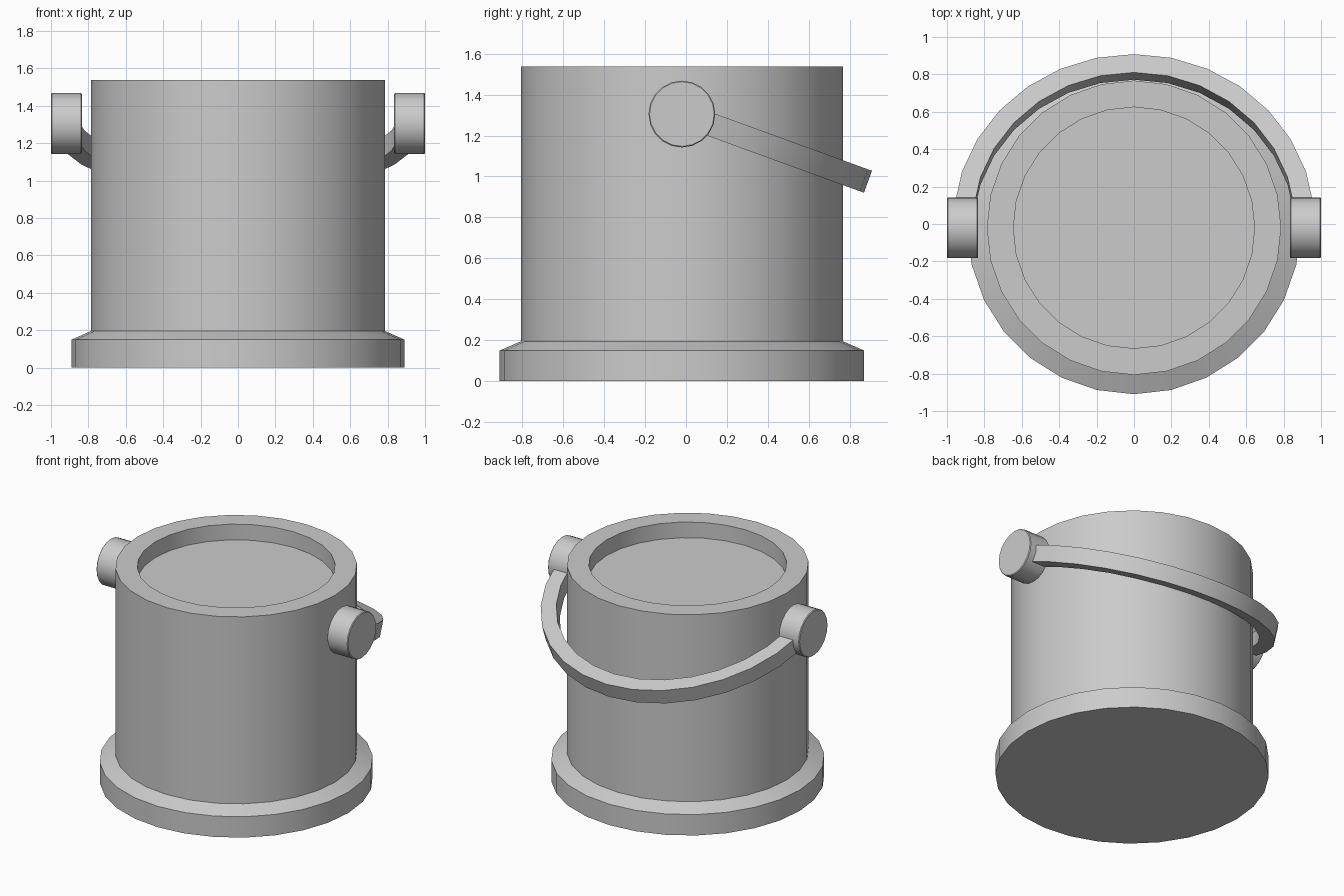
import bpy
import bmesh
from math import sin, cos, pi, radians
from mathutils import Matrix

cube = bpy.data.objects.get("Cube")
if cube:
    bpy.data.objects.remove(cube, do_unlink=True)

CENTRE_Y = -0.02
PIVOT_Z = 1.305

grey = bpy.data.materials.new("plain_grey")
grey.use_nodes = True
grey.diffuse_color = (0.6, 0.6, 0.6, 1)
grey.node_tree.nodes["Principled BSDF"].inputs["Base Color"].default_value = (0.6, 0.6, 0.6, 1)


def finish(name, bm, matrix):
    bmesh.ops.recalc_face_normals(bm, faces=bm.faces)
    bm.transform(matrix)
    mesh = bpy.data.meshes.new(name)
    bm.to_mesh(mesh)
    bm.free()
    mesh.materials.append(grey)
    obj = bpy.data.objects.new(name, mesh)
    bpy.context.collection.objects.link(obj)
    bpy.ops.object.select_all(action="DESELECT")
    obj.select_set(True)
    bpy.context.view_layer.objects.active = obj
    bpy.ops.object.shade_smooth_by_angle(angle=radians(30))
    return obj


def bridge(bm, a, b):
    for i in range(len(a)):
        j = (i + 1) % len(a)
        bm.faces.new((a[i], a[j], b[j], b[i]))


def lathe(name, profile, sides, matrix):
    """Revolve (radius, height) points about z and cap both ends."""
    bm = bmesh.new()
    rings = [[bm.verts.new((r * cos(2 * pi * i / sides), r * sin(2 * pi * i / sides), z))
              for i in range(sides)] for r, z in profile]
    for a, b in zip(rings, rings[1:]):
        bridge(bm, a, b)
    bm.faces.new(rings[0])
    bm.faces.new(rings[-1])
    return finish(name, bm, matrix)


# Bucket: flared foot, straight wall, thick rim and sunken top
lathe("bucket_body",
      [(0.89, 0), (0.89, 0.15), (0.787, 0.195), (0.787, 1.538),
       (0.645, 1.538), (0.645, 1.425)],
      28, Matrix.Translation((0, CENTRE_Y, 0)))

# Round pivot knobs on both sides
for name, side in (("left_knob", 1), ("right_knob", -1)):
    place = Matrix.Translation((0, CENTRE_Y, PIVOT_Z)) @ Matrix.Rotation(side * pi / 2, 4, "Y")
    lathe(name, [(0.158, 0.835), (0.163, 0.84), (0.163, 0.995), (0.158, 1.0)], 20, place)

# Carrying handle: half ring of rectangular section, hanging down at the back
bm = bmesh.new()
section = [(0.863, -0.057), (0.967, -0.057), (0.967, 0.057), (0.863, 0.057)]
loops = []
for step in range(-7, 8):
    a = radians(12 * step)
    loops.append([bm.verts.new((r * sin(a), r * cos(a), z)) for r, z in section])
for a, b in zip(loops, loops[1:]):
    bridge(bm, a, b)
bm.faces.new(loops[0])
bm.faces.new(loops[-1])
finish("handle", bm, Matrix.Translation((0, CENTRE_Y, PIVOT_Z)) @ Matrix.Rotation(radians(-20), 4, "X"))
